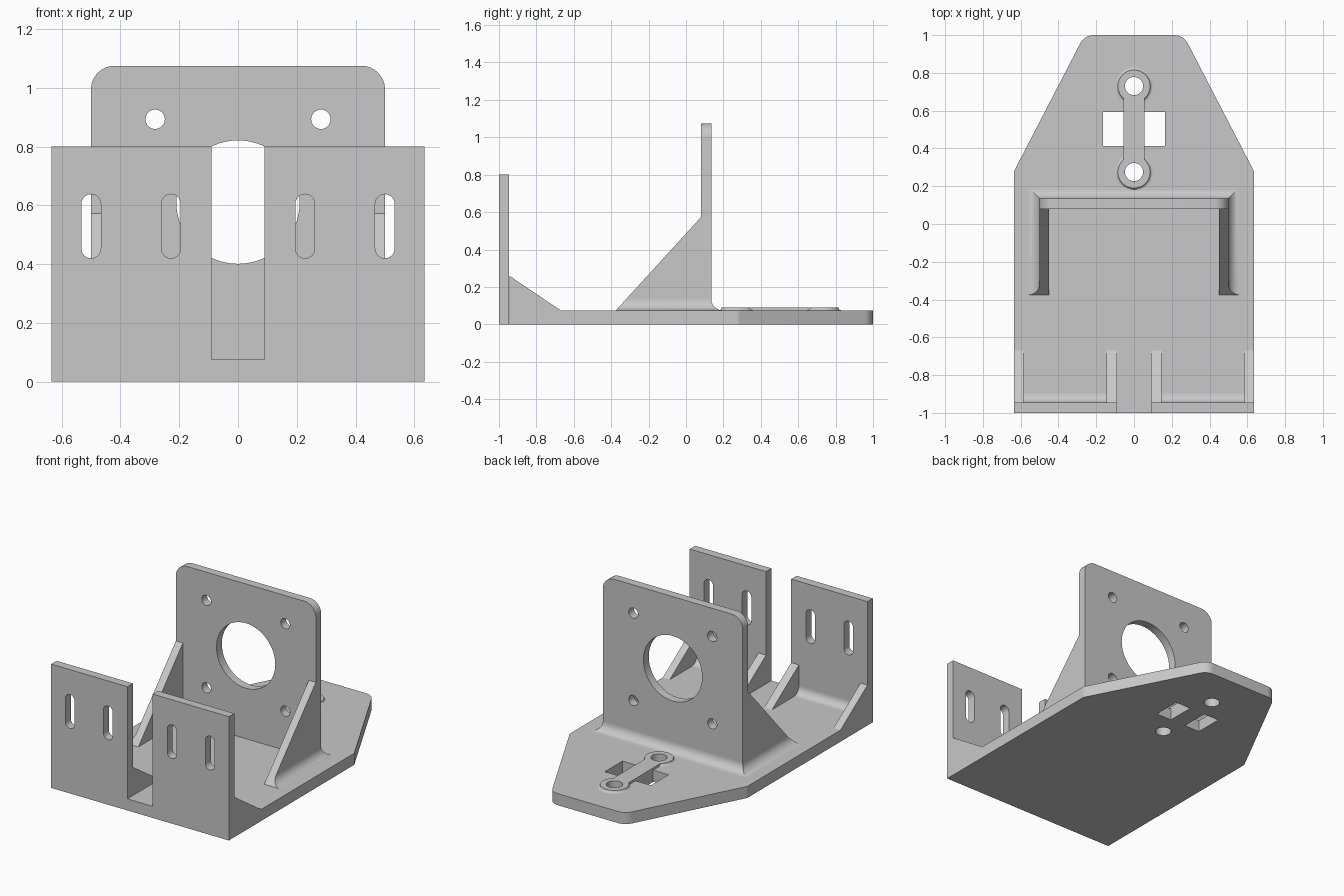
import bpy, bmesh, math
from mathutils import Matrix, Vector

if "Cube" in bpy.data.objects:
    bpy.data.objects.remove(bpy.data.objects["Cube"])

grey = bpy.data.materials.new("plain grey")
grey.use_nodes = True
COLOUR = (0.58, 0.58, 0.58, 1)
grey.diffuse_color = COLOUR
grey.node_tree.nodes["Principled BSDF"].inputs["Base Color"].default_value = COLOUR

# Local profile (u, v, depth) to world, by extrusion axis
AXES = {
    "x": Matrix(((0, 0, 1, 0), (1, 0, 0, 0), (0, 1, 0, 0), (0, 0, 0, 1))),
    "y": Matrix(((1, 0, 0, 0), (0, 0, -1, 0), (0, 1, 0, 0), (0, 0, 0, 1))),
    "z": Matrix.Identity(4),
}
BASE_T = 0.075     # base thickness
FILLET = 0.06


def finish(name, bm):
    bmesh.ops.remove_doubles(bm, verts=bm.verts, dist=1e-5)
    bmesh.ops.recalc_face_normals(bm, faces=bm.faces)
    mesh = bpy.data.meshes.new(name)
    bm.to_mesh(mesh)
    bm.free()
    mesh.materials.append(grey)
    mesh.shade_smooth()
    mesh.set_sharp_from_angle(angle=math.radians(30))
    obj = bpy.data.objects.new(name, mesh)
    bpy.context.collection.objects.link(obj)


def prism(name, loops, axis, low, high):
    """Extrude an outline with optional hole loops between two depths."""
    curve = bpy.data.curves.new(name + "_profile", "CURVE")
    curve.dimensions = "2D"
    curve.fill_mode = "BOTH"
    curve.extrude = (high - low) / 2
    for loop in loops:
        spline = curve.splines.new("POLY")
        spline.points.add(len(loop) - 1)
        for point, (u, v) in zip(spline.points, loop):
            point.co = (u, v, 0, 1)
        spline.use_cyclic_u = True
    helper = bpy.data.objects.new(name + "_profile", curve)
    bpy.context.collection.objects.link(helper)
    bpy.context.view_layer.update()
    solid = helper.evaluated_get(bpy.context.evaluated_depsgraph_get()).to_mesh()
    bm = bmesh.new()
    bm.from_mesh(solid)
    bpy.data.objects.remove(helper)
    bpy.data.curves.remove(curve)
    bm.transform(AXES[axis])
    middle = (low + high) / 2
    shift = Vector([middle if a == axis else 0 for a in "xyz"])
    bmesh.ops.translate(bm, verts=bm.verts, vec=shift)
    finish(name, bm)


def rect(x0, x1, y0, y1):
    return [(x0, y0), (x1, y0), (x1, y1), (x0, y1)]


def circle(cx, cy, r, n=48):
    return [(cx + r * math.cos(math.tau * i / n), cy + r * math.sin(math.tau * i / n))
            for i in range(n)]


def slot(cx, low, high, r, n=12):
    ends = [(high - r, 0), (low + r, math.pi)]
    return [(cx + r * math.cos(a + math.pi * i / n), cy + r * math.sin(a + math.pi * i / n))
            for cy, a in ends for i in range(n + 1)]


def rounded(corners, n=10):
    """Outline from (x, y, radius) corners."""
    out = []
    for i, (x, y, r) in enumerate(corners):
        p = Vector((x, y))
        if r == 0:
            out.append((x, y))
            continue
        a = (Vector(corners[i - 1][:2]) - p).normalized()
        b = (Vector(corners[(i + 1) % len(corners)][:2]) - p).normalized()
        half = a.angle(b) / 2
        centre = p + (a + b).normalized() * r / math.sin(half)
        start = p + a * r / math.tan(half) - centre
        end = p + b * r / math.tan(half) - centre
        for k in range(n + 1):
            ray = start.lerp(end, k / n).normalized()
            out.append(tuple(centre + ray * r))
    return out


def cove(r, n=10):
    """Concave quarter arc as (offset, height) from foot to wall."""
    return [(r - r * math.sin(t), r - r * math.cos(t))
            for t in (math.pi / 2 * i / n for i in range(n + 1))]


# Base plate with tapered back, two windows and two screw holes
WALL_IN = -0.945
SCREWS = (0.275, 0.73)
outline = rounded([(-0.635, WALL_IN, 0), (0.635, WALL_IN, 0), (0.635, 0.28, 0.03),
                   (0.262, 1, 0.08), (-0.262, 1, 0.08), (-0.635, 0.28, 0.03)])
windows = [rect(0.055, 0.165, 0.413, 0.593), rect(-0.165, -0.055, 0.413, 0.593)]
screw_holes = [circle(0, y, 0.048) for y in SCREWS]
prism("base_plate", [outline] + windows + screw_holes, "z", 0, BASE_T)

# Raised bar and screw bosses
BOSS_H = 0.015
prism("bridge_bar", [rect(-0.055, 0.055, SCREWS[0] + 0.06, SCREWS[1] - 0.06)],
      "z", BASE_T, BASE_T + BOSS_H)
for label, y in zip(("front", "back"), SCREWS):
    section = [(0.085 + d, h) for d, h in cove(BOSS_H, 5)] + [(0.048, BOSS_H), (0.048, 0)]
    bm = bmesh.new()
    rings = [[bm.verts.new((u, v + y, BASE_T + h)) for u, v in circle(0, 0, r)]
             for r, h in section]
    for lower, upper in zip(rings, rings[1:]):
        for i in range(len(lower)):
            bm.faces.new((lower[i - 1], lower[i], upper[i], upper[i - 1]))
    finish(label + "_screw_boss", bm)

# Front wall with a central gap and four slots
wall = [(-0.635, 0), (0.635, 0), (0.635, 0.8), (0.09, 0.8), (0.09, BASE_T),
        (-0.09, BASE_T), (-0.09, 0.8), (-0.635, 0.8)]
slots = [slot(s * x, 0.42, 0.638, 0.033) for s in (-1, 1) for x in (0.5, 0.228)]
prism("front_wall", [wall] + slots, "y", -1, WALL_IN)

# Upright mounting plate with a large bore and four bolt holes
PLATE_IN, PLATE_OUT, HALF = 0.08, 0.135, 0.5
BORE_Z, BOLT = 0.611, 0.282
upright = rounded([(-HALF, BASE_T, 0), (HALF, BASE_T, 0), (HALF, 1.075, 0.08),
                   (-HALF, 1.075, 0.08)])
bores = [circle(0, BORE_Z, 0.21, 64)]
bores += [circle(sx * BOLT, BORE_Z + sz * BOLT, 0.033, 32) for sx in (-1, 1) for sz in (-1, 1)]
prism("mounting_plate", [upright] + bores, "y", PLATE_IN, PLATE_OUT)

# Gussets and wall coves, on both sides
TOE, TOP = -0.375, 0.573
big = [(TOE, BASE_T), (PLATE_IN, BASE_T), (PLATE_IN, TOP)]
small = [(-0.67, BASE_T), (WALL_IN, BASE_T), (WALL_IN, 0.26)]
wall_cove = [(WALL_IN, BASE_T)] + [(WALL_IN + d, BASE_T + h) for d, h in cove(0.05)]
for side, s in (("left", 1), ("right", -1)):
    for part, profile, x0, x1 in (("plate_gusset", big, 0.45, HALF),
                                  ("outer_wall_gusset", small, 0.585, 0.635),
                                  ("inner_wall_gusset", small, 0.09, 0.145),
                                  ("wall_cove", wall_cove, 0.145, 0.585)):
        low, high = sorted((s * x0, s * x1))
        prism(side + "_" + part, [profile], "x", low, high)

# Cove around the outside of the gussets and plate, mitred at the corners
bm = bmesh.new()
slope = (PLATE_IN - TOE) / (TOP - BASE_T)
columns = []
for s, at_back in ((-1, False), (-1, True), (1, True), (1, False)):
    column = []
    for d, h in [(0, 0)] + cove(FILLET):
        y = PLATE_OUT + d if at_back else TOE + h * slope
        column.append(bm.verts.new((s * (HALF + d), y, BASE_T + h)))
    columns.append(column)
for a, b in zip(columns, columns[1:]):
    for i in range(len(a)):
        bm.faces.new((a[i - 1], a[i], b[i], b[i - 1]))
bm.faces.new(columns[0])
bm.faces.new(columns[-1])
finish("plate_cove", bm)
